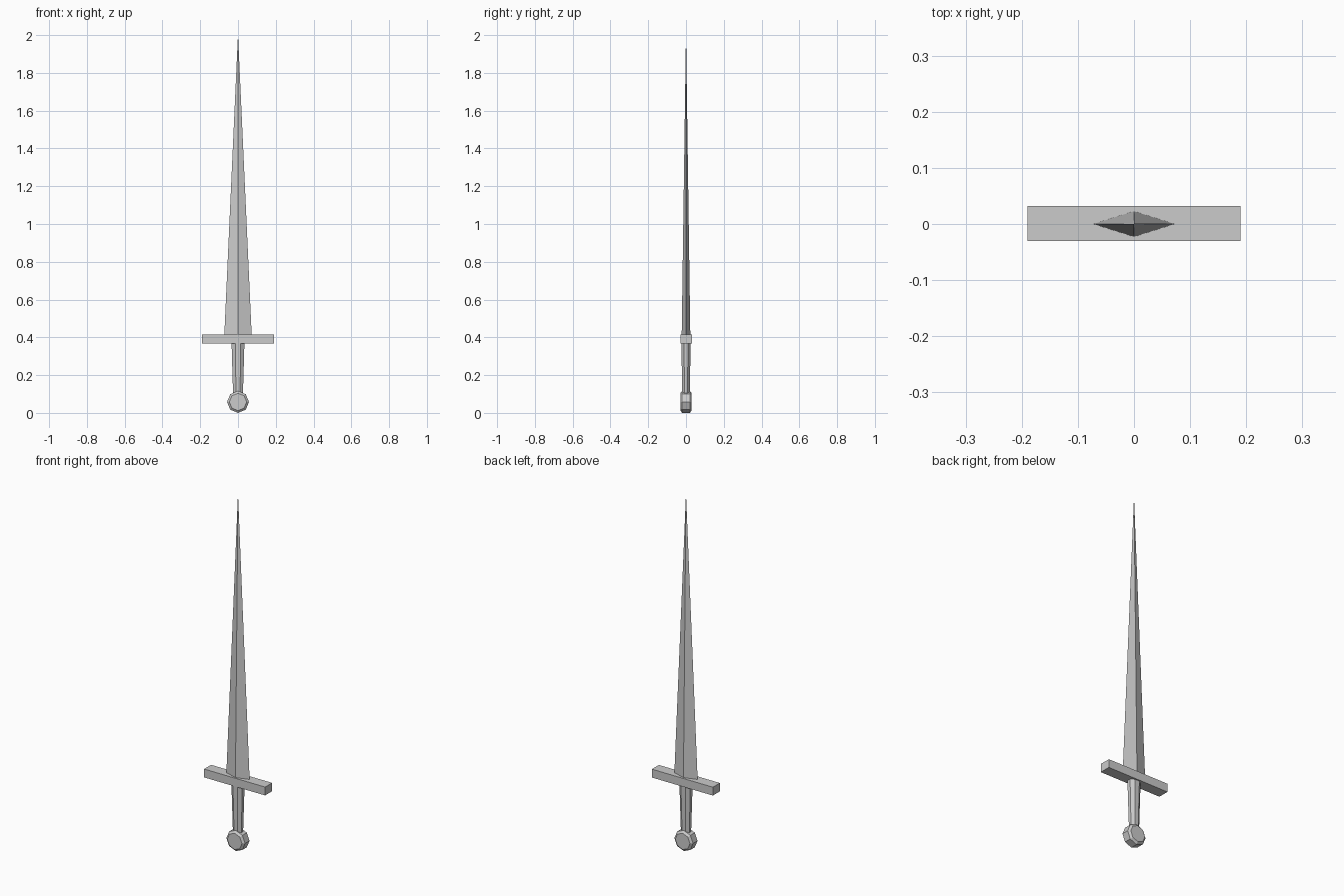
import bpy, bmesh
from math import sin, cos, pi

if "Cube" in bpy.data.objects:
    bpy.data.objects.remove(bpy.data.objects["Cube"])


def loft(name, rings):
    """Skin equal-length rings of points and cap both ends."""
    bm = bmesh.new()
    loops = [[bm.verts.new(p) for p in r] for r in rings]
    n = len(loops[0])
    for a, b in zip(loops, loops[1:]):
        for i in range(n):
            j = (i + 1) % n
            bm.faces.new((a[i], a[j], b[j], b[i]))
    bm.faces.new(loops[0][::-1])
    bm.faces.new(loops[-1])
    bmesh.ops.remove_doubles(bm, verts=bm.verts, dist=1e-6)
    bmesh.ops.recalc_face_normals(bm, faces=bm.faces)
    me = bpy.data.meshes.new(name)
    bm.to_mesh(me)
    bm.free()
    ob = bpy.data.objects.new(name, me)
    bpy.context.collection.objects.link(ob)
    return ob


def ellipse(n, rx, ry, z, start=0.0):
    return [(rx * cos(start + 2 * pi * i / n), ry * sin(start + 2 * pi * i / n), z)
            for i in range(n)]


def disc(r, y, zc=0.058):
    return [(x, y, zc + z) for x, z, _ in ellipse(8, r, r, 0)]


# Diamond-section blade tapering to a point
loft("blade", [ellipse(4, 0.073, 0.023, 0.40), ellipse(4, 0.0003, 0.0003, 2.0)])

# Crossguard bar
bpy.ops.mesh.primitive_cube_add(size=1, location=(0, 0.001, 0.391))
guard = bpy.context.object
guard.name = "crossguard"
guard.scale = (0.38, 0.062, 0.047)

# Eight-sided grip, narrower toward the pommel
loft("grip", [ellipse(8, 0.028, 0.021, 0.09, pi / 8),
              ellipse(8, 0.037, 0.027, 0.375, pi / 8)])

# Chamfered eight-sided disc pommel facing front
loft("pommel", [disc(0.046, -0.03), disc(0.058, -0.020),
                disc(0.058, 0.020), disc(0.046, 0.03)])
